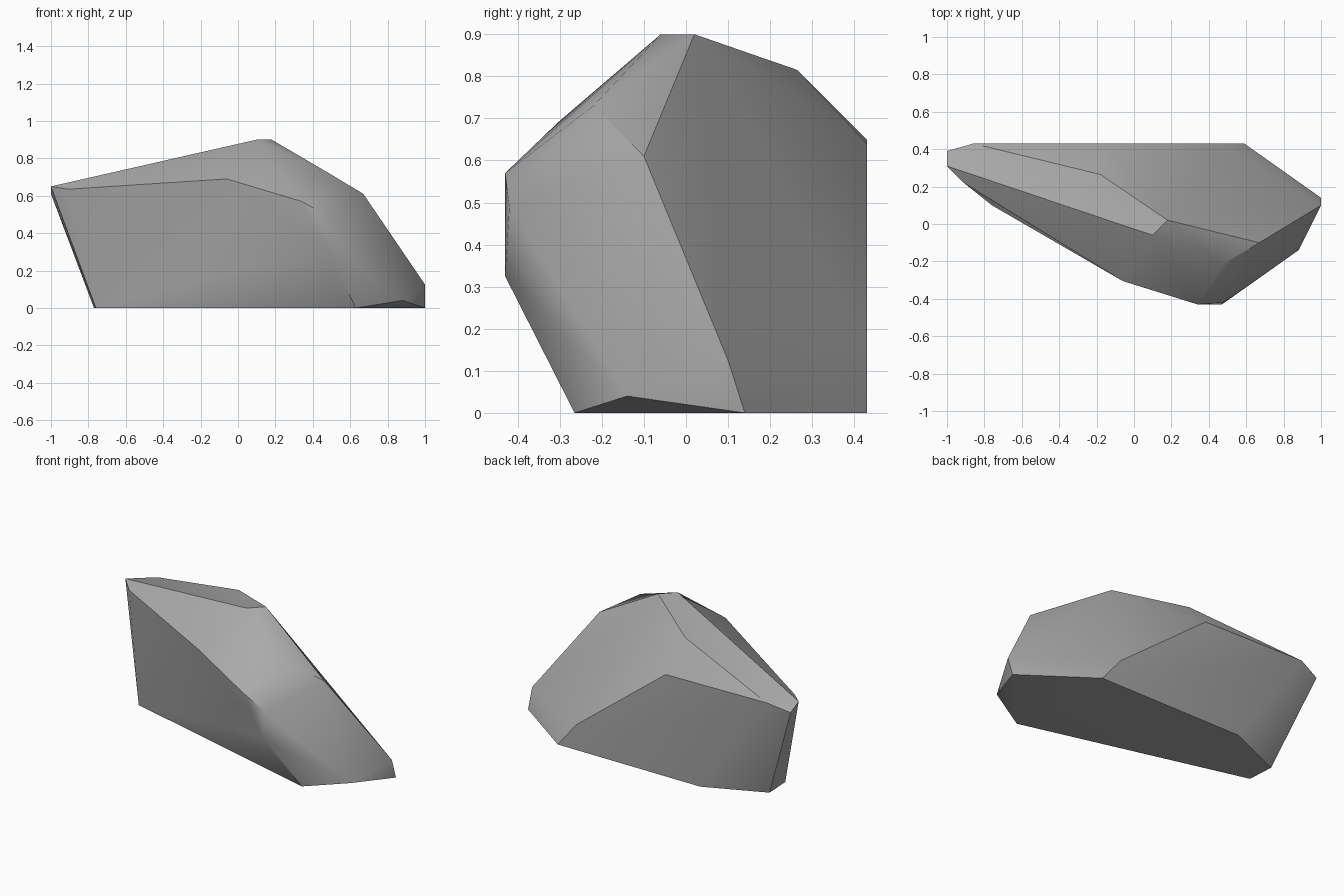
import bpy
import bmesh
import math

default_cube = bpy.data.objects.get("Cube")
if default_cube:
    bpy.data.objects.remove(default_cube, do_unlink=True)


def make_material(name, color):
    material = bpy.data.materials.new(name)
    material.use_nodes = True
    material.diffuse_color = color
    shader = material.node_tree.nodes["Principled BSDF"]
    shader.inputs["Base Color"].default_value = color
    shader.inputs["Roughness"].default_value = 0.9
    return material


def make_chiselled_stone(name, corner_groups, material):
    """Wrap a tight convex skin around the corners and merge flat facets."""
    bm = bmesh.new()
    for corners in corner_groups:
        for corner in corners:
            bm.verts.new(corner)
    hull = bmesh.ops.convex_hull(bm, input=list(bm.verts))
    bmesh.ops.dissolve_limit(bm, angle_limit=math.radians(1.5),
                             verts=list(bm.verts), edges=list(bm.edges))
    # Corners swallowed by the skin are left without faces
    loose = [vert for vert in bm.verts if not vert.link_faces]
    bmesh.ops.delete(bm, geom=loose, context="VERTS")
    bmesh.ops.recalc_face_normals(bm, faces=list(bm.faces))

    mesh = bpy.data.meshes.new(name)
    bm.to_mesh(mesh)
    bm.free()
    mesh.materials.append(material)
    stone = bpy.data.objects.new(name, mesh)
    bpy.context.collection.objects.link(stone)
    return stone


# Flat underside outline
base = [(-.76, .1, 0), (-.77, .27, 0), (-.4, .43, 0),
        (.59, .43, 0), (1, .14, 0), (.63, -.265, 0)]

# Low pointed nose
nose = [(1, .1, .125), (.88, -.14, .04)]

# Flat back wall
back = [(.46, .43, .16), (-.16, .43, .64), (-.86, .43, .65)]

# Overhanging tip
tip = [(-1, .39, .61), (-1, .31, .65), (-.91, .22, .635)]

# Blunt front bulge
bulge = [(-.06, -.305, .69), (.34, -.43, .57),
         (.47, -.43, .325), (.48, -.42, .49)]

# Crest and shoulder
crest = [(.1, -.06, .9), (.18, .02, .9), (-.18, .265, .815),
         (.47, -.22, .73), (.67, -.1, .61)]

grey = make_material("stone_grey", (.4, .4, .4, 1))
rock = make_chiselled_stone("rock", [base, nose, back, tip, bulge, crest], grey)

# Soften shallow facets while keeping the strong ridges crisp
bpy.ops.object.select_all(action="DESELECT")
rock.select_set(True)
bpy.context.view_layer.objects.active = rock
bpy.ops.object.shade_smooth_by_angle(angle=math.radians(30))
